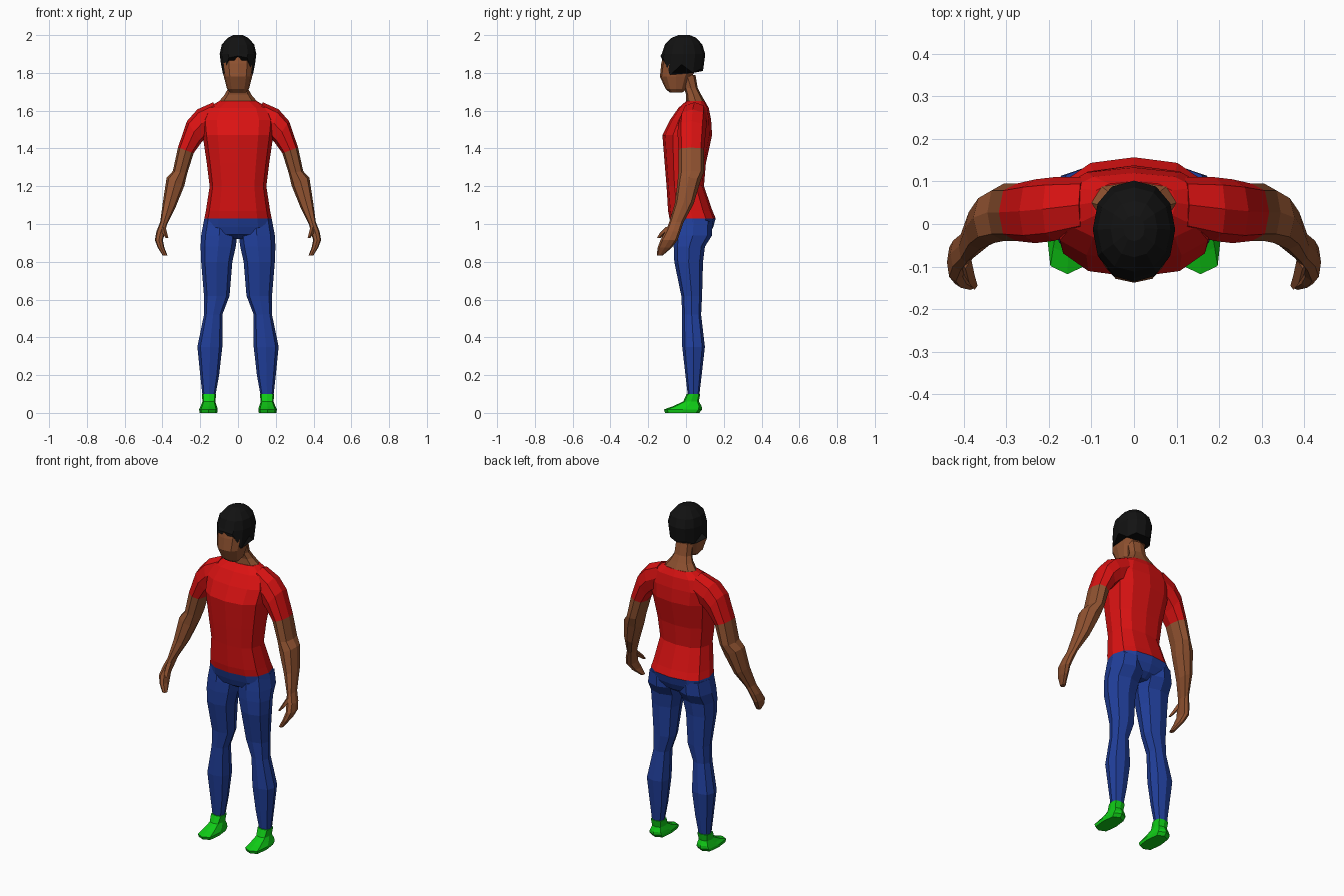
import bpy, bmesh
from math import cos, sin, tau, copysign


def material(name, r, g, b):
    m = bpy.data.materials.new(name)
    m.diffuse_color = (r, g, b, 1)
    return m


RED = material("red_cloth", 0.7, 0.006, 0.006)
BLUE = material("blue_cloth", 0.015, 0.05, 0.33)
GREEN = material("green_shoe", 0.005, 0.6, 0.008)
SKIN = material("skin", 0.28, 0.085, 0.03)
BLACK = material("black_hair", 0.006, 0.006, 0.006)


def sq(v, p):
    return copysign(abs(v) ** p, v) if abs(v) > 1e-6 else 0.0


def loft(name, rings, mat, n=8, p=0.8, mirror=False, hem=None):
    """Rings are (x_in, z_in, x_out, z_out, y_front, y_back)."""
    bm = bmesh.new()
    loops = []
    for k, (xi, zi, xo, zo, y0, y1) in enumerate(rings):
        loop = []
        for i in range(n):
            a = tau * i / n
            c, s = sq(cos(a), p), sq(sin(a), p)
            z = (zi + zo) / 2 + c * (zo - zi) / 2
            if hem and k == 0:
                z = hem[i]
            loop.append(bm.verts.new(((xi + xo) / 2 + c * (xo - xi) / 2,
                                      (y0 + y1) / 2 + s * (y1 - y0) / 2, z)))
        loops.append(loop)
    for a, b in zip(loops, loops[1:]):
        for i in range(n):
            j = (i + 1) % n
            bm.faces.new((a[i], a[j], b[j], b[i]))
    bm.faces.new(loops[0])
    bm.faces.new(loops[-1])
    bmesh.ops.recalc_face_normals(bm, faces=bm.faces)
    me = bpy.data.meshes.new(name)
    bm.to_mesh(me)
    bm.free()
    me.materials.append(mat)
    ob = bpy.data.objects.new(name, me)
    bpy.context.collection.objects.link(ob)
    if mirror:
        ob.modifiers.new("mirror", "MIRROR")
    return ob


def centred(rows):
    """Rows of (half_width, z, y_front, y_back) as rings about x = 0."""
    return [(-w, z, w, z, y0, y1) for w, z, y0, y1 in rows]


# Shirt body
loft("shirt_body", centred([
    (0.178, 1.03, -0.088, 0.157), (0.17, 1.07, -0.095, 0.14),
    (0.15, 1.20, -0.103, 0.095), (0.165, 1.32, -0.113, 0.105),
    (0.187, 1.47, -0.125, 0.138), (0.195, 1.55, -0.085, 0.133),
    (0.165, 1.615, -0.04, 0.12), (0.10, 1.65, 0.0, 0.10)]), RED, n=12)

# Sleeves
loft("sleeves", [
    (0.10, 1.50, 0.13, 1.645, -0.02, 0.11), (0.165, 1.46, 0.215, 1.607, -0.04, 0.11),
    (0.195, 1.43, 0.27, 1.545, -0.045, 0.105), (0.235, 1.375, 0.318, 1.405, -0.04, 0.095)],
    RED, mirror=True)

# Bare arms
loft("arms", [
    (0.235, 1.375, 0.318, 1.405, -0.04, 0.095), (0.268, 1.27, 0.345, 1.28, -0.04, 0.095),
    (0.285, 1.20, 0.378, 1.245, -0.045, 0.075), (0.33, 1.09, 0.397, 1.12, -0.06, 0.04),
    (0.375, 1.00, 0.412, 1.01, -0.09, -0.015)], SKIN, mirror=True)

# Hands and thumbs
loft("hands", [
    (0.375, 1.00, 0.412, 1.01, -0.09, -0.015), (0.385, 0.96, 0.432, 0.96, -0.11, -0.03),
    (0.398, 0.915, 0.44, 0.915, -0.135, -0.045), (0.39, 0.875, 0.425, 0.875, -0.15, -0.075),
    (0.373, 0.832, 0.398, 0.832, -0.155, -0.125)], SKIN, mirror=True)
loft("thumbs", [
    (0.383, 0.985, 0.41, 0.985, -0.105, -0.06), (0.375, 0.95, 0.40, 0.95, -0.14, -0.10),
    (0.368, 0.925, 0.382, 0.925, -0.155, -0.135)], SKIN, n=4, p=1, mirror=True)

# Trousers: hips and legs
loft("trouser_hips", centred([
    (0.178, 1.03, -0.088, 0.157), (0.185, 0.985, -0.075, 0.145),
    (0.15, 0.945, -0.06, 0.125), (0.06, 0.92, -0.02, 0.09)]), BLUE, n=12)
loft("trouser_legs", [
    (0.01, 1.0, 0.18, 1.02, -0.06, 0.14), (0.004, 0.94, 0.195, 0.94, -0.065, 0.138),
    (0.012, 0.88, 0.198, 0.88, -0.065, 0.10), (0.03, 0.80, 0.195, 0.80, -0.062, 0.09),
    (0.045, 0.62, 0.18, 0.62, -0.025, 0.085), (0.083, 0.52, 0.18, 0.52, -0.02, 0.08),
    (0.083, 0.35, 0.215, 0.35, -0.02, 0.10), (0.10, 0.20, 0.20, 0.20, -0.003, 0.083),
    (0.12, 0.09, 0.188, 0.09, 0.01, 0.07)], BLUE, mirror=True)

# Shoes
loft("shoes", [
    (0.11, 0.0, 0.203, 0.0, -0.11, 0.07), (0.107, 0.018, 0.206, 0.018, -0.118, 0.085),
    (0.112, 0.035, 0.198, 0.035, -0.07, 0.083), (0.12, 0.06, 0.188, 0.06, -0.015, 0.068),
    (0.115, 0.10, 0.192, 0.10, 0.003, 0.075)], GREEN, p=0.6, mirror=True)

# Neck
loft("neck", centred([
    (0.05, 1.79, -0.04, 0.05), (0.052, 1.72, -0.01, 0.062),
    (0.07, 1.685, 0.0, 0.08), (0.10, 1.65, 0.0, 0.10)]), SKIN)

# Head
loft("head", centred([
    (0.04, 1.695, -0.085, -0.02), (0.058, 1.715, -0.108, 0.002),
    (0.075, 1.78, -0.138, 0.03), (0.085, 1.85, -0.131, 0.075),
    (0.085, 1.92, -0.115, 0.08), (0.04, 1.97, -0.07, 0.04)]), SKIN, n=12)

# Hair cap with jagged hem
half = [1.845, 1.80, 1.82, 1.81, 1.82, 1.80]
front = [1.845, 1.79, 1.88, 1.89, 1.88, 1.79]
loft("hair", centred([
    (0.09, 1.82, -0.136, 0.09), (0.097, 1.90, -0.128, 0.102),
    (0.086, 1.95, -0.112, 0.086), (0.055, 1.985, -0.078, 0.055),
    (0.025, 2.0, -0.04, 0.02)]), BLACK, n=12, p=0.9, hem=half + front)
